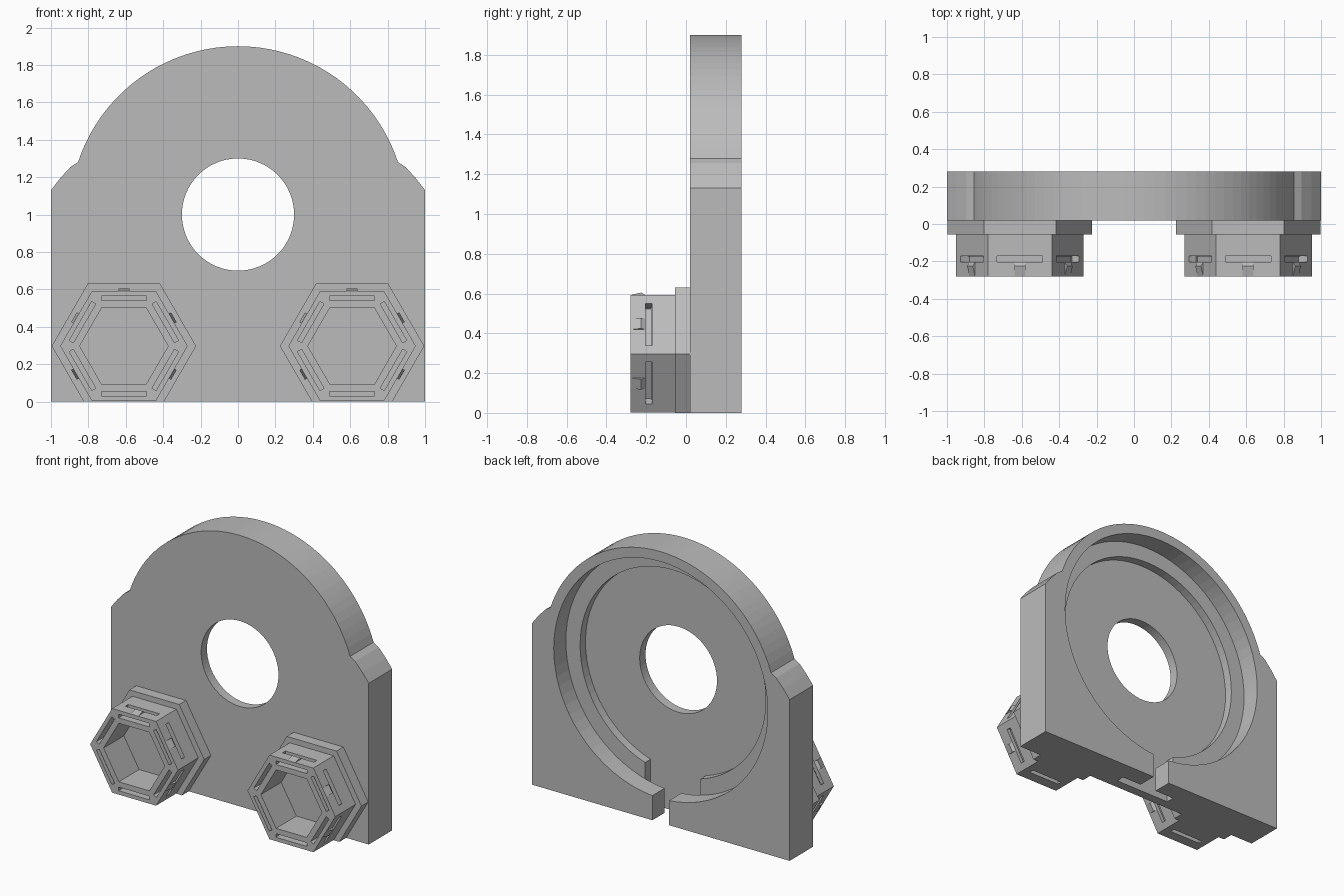
import bpy, bmesh, math
from mathutils import Matrix, Vector

if "Cube" in bpy.data.objects:
    bpy.data.objects.remove(bpy.data.objects["Cube"], do_unlink=True)

grey = bpy.data.materials.new("plain grey")
grey.use_nodes = True
grey.diffuse_color = (0.5, 0.5, 0.5, 1)
grey.node_tree.nodes["Principled BSDF"].inputs["Base Color"].default_value = (0.5, 0.5, 0.5, 1)


def make(name, bm):
    bmesh.ops.recalc_face_normals(bm, faces=bm.faces)
    me = bpy.data.meshes.new(name)
    bm.to_mesh(me)
    bm.free()
    me.materials.append(grey)
    ob = bpy.data.objects.new(name, me)
    bpy.context.collection.objects.link(ob)
    return ob


def extrude(name, points, vec):
    """Extrude a closed 3D outline along a vector."""
    bm = bmesh.new()
    face = bm.faces.new([bm.verts.new(p) for p in points])
    out = bmesh.ops.extrude_face_region(bm, geom=[face])
    moved = [v for v in out["geom"] if isinstance(v, bmesh.types.BMVert)]
    bmesh.ops.translate(bm, verts=moved, vec=vec)
    return make(name, bm)


def prism(name, pts, y0, y1):
    """Extrude an (x, z) outline from y0 to y1."""
    return extrude(name, [(x, y0, z) for x, z in pts], (0, y1 - y0, 0))


def ring(r, n, cx=0.0, cz=0.0):
    return [(cx + r * math.cos(2 * math.pi * i / n),
             cz + r * math.sin(2 * math.pi * i / n)) for i in range(n)]


def rect(x0, x1, z0, z1):
    return [(x0, z0), (x1, z0), (x1, z1), (x0, z1)]


def cut(target, cutter):
    cutter.hide_render = True
    mod = target.modifiers.new("cut", "BOOLEAN")
    mod.operation = "DIFFERENCE"
    mod.solver = "EXACT"
    mod.object = cutter
    bpy.context.view_layer.update()
    deps = bpy.context.evaluated_depsgraph_get()
    me = bpy.data.meshes.new_from_object(target.evaluated_get(deps))
    target.modifiers.clear()
    target.data = me
    bpy.data.objects.remove(cutter, do_unlink=True)


# Back plate: square base, chamfered shoulders, round top
FRONT, BACK, CZ = 0.02, 0.28, 1.0
a0 = math.asin(0.28 / 0.9)
arch = [(0.9 * math.cos(a0 + (math.pi - 2 * a0) * i / 40),
         CZ + 0.9 * math.sin(a0 + (math.pi - 2 * a0) * i / 40)) for i in range(41)]
shoulder = [(1, 1.13), (0.95, 1.195), (0.895, 1.255)]
outline = ([(-1, 0), (1, 0)] + shoulder + arch
           + [(-x, z) for x, z in reversed(shoulder)])
plate = prism("back_plate", outline, FRONT, BACK)

# Stepped round recess, through hole and bottom slots
STEP, FLOOR = 0.145, 0.085
cut(plate, prism("cutter", ring(0.83, 80, 0, CZ), STEP, 0.4))
cut(plate, prism("cutter", ring(0.72, 80, 0, CZ), FLOOR, 0.4))
cut(plate, prism("cutter", ring(0.30, 64, 0, CZ), -0.2, 0.4))
cut(plate, prism("cutter", rect(-0.065, 0.065, -0.1, 0.4), FLOOR, 0.4))
cut(plate, prism("cutter", rect(-0.215, 0.215, -0.1, 0.5), FLOOR, STEP))

# Hexagonal sockets, modelled around their own axis
TIP, FLANGE, SZ = -0.28, -0.055, 0.297
APO = 0.295
tube = prism("left_socket", ring(APO / math.cos(math.pi / 6), 6), TIP, FLANGE)
cut(tube, prism("cutter", ring(0.205 / math.cos(math.pi / 6), 6), -0.4, 0.1))


def turned(pts, k):
    c, s = math.cos(k * math.pi / 3), math.sin(k * math.pi / 3)
    return [(x * c - z * s, x * s + z * c) for x, z in pts]


# Slots in the rim and in each flat side
for k in range(6):
    cut(tube, prism("cutter", turned(rect(-0.12, 0.12, 0.243, 0.268), k), -0.4, -0.175))
    cut(tube, prism("cutter", turned(rect(-0.122, 0.122, 0.25, 0.4), k), -0.204, -0.172))

# Snap wedge on a flat side
wedges = []
for k in (-2, -1, 0, 1, 2):
    w = extrude("snap_wedge", [(-0.03, TIP, APO - 0.01), (-0.03, TIP, APO),
                               (-0.03, -0.225, APO + 0.013), (-0.03, -0.204, APO),
                               (-0.03, -0.204, APO - 0.01)], (0.06, 0, 0))
    w.data.transform(Matrix.Rotation(k * math.pi / 3, 4, "Y"))
    wedges.append(w)

# Flange hexagon with its bottom trimmed to the ground
R, A = 0.386, 0.334
low = R - SZ / math.tan(math.pi / 3)
flange = prism("left_flange", [(R, 0), (R / 2, A), (-R / 2, A), (-R, 0),
                               (-low, -SZ), (low, -SZ)], FLANGE, FRONT)

# Place the left socket and copy it to the right
for ob in [tube, flange] + wedges:
    ob.location = Vector((0.61, 0, SZ))
    twin = ob.copy()
    twin.name = ob.name.replace("left", "right")
    twin.location.x = -0.61
    bpy.context.collection.objects.link(twin)
